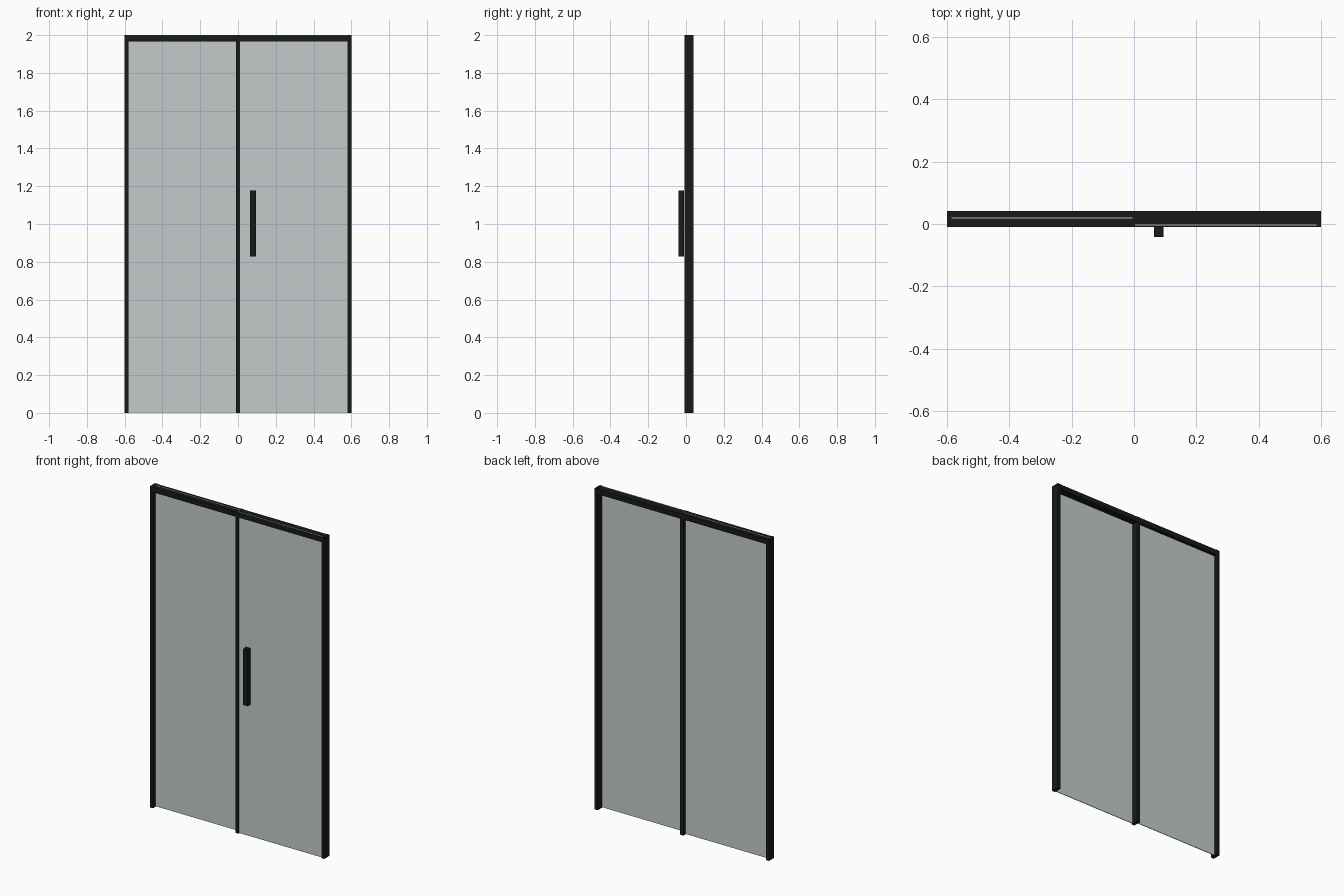
import bpy

if "Cube" in bpy.data.objects:
    bpy.data.objects.remove(bpy.data.objects["Cube"])


def material(name, color):
    m = bpy.data.materials.new(name)
    m.diffuse_color = color
    m.use_nodes = True
    m.node_tree.nodes["Principled BSDF"].inputs["Base Color"].default_value = m.diffuse_color
    return m


black = material("black_metal", (0.01, 0.01, 0.01, 1.0))
tinted = material("tinted_glass", (0.55, 0.6, 0.6, 0.35))


def box(name, lo, hi, mat):
    """Box spanning two opposite corners."""
    size = [b - a for a, b in zip(lo, hi)]
    mid = [(a + b) / 2 for a, b in zip(lo, hi)]
    bpy.ops.mesh.primitive_cube_add(size=1, location=mid)
    ob = bpy.context.object
    ob.name = name
    ob.scale = size
    bpy.ops.object.transform_apply(location=False, rotation=False, scale=True)
    ob.data.materials.append(mat)
    return ob


FRONT, BACK = -0.009, 0.041
W, H = 0.6, 2.0
POST, MID = 0.02, 0.011     # side post width, half width of middle post

# Full-height posts: two sides and the middle
for name, x0, x1 in (("left_post", -W, -W + POST),
                     ("middle_post", -MID, MID),
                     ("right_post", W - POST, W)):
    box(name, (x0, FRONT, 0), (x1, BACK, H), black)

# Top rails between the posts, a hair lower than the post tops
for name, x0, x1 in (("left_top_rail", -W + POST, -MID),
                     ("right_top_rail", MID, W - POST)):
    box(name, (x0, FRONT, 1.967), (x1, BACK, 1.9985), black)

# Fixed pane set back, door pane near the front; top edges show above the rail
box("fixed_glass", (-W + 0.015, 0.017, 0.003), (-0.005, 0.021, 2.0005), tinted)
box("door_glass", (0.003, -0.005, 0.003), (W - 0.015, -0.001, 2.0005), tinted)

# Door handle bar standing just proud of the frame line
box("door_handle", (0.064, -0.041, 0.827), (0.094, -0.010, 1.177), black)
